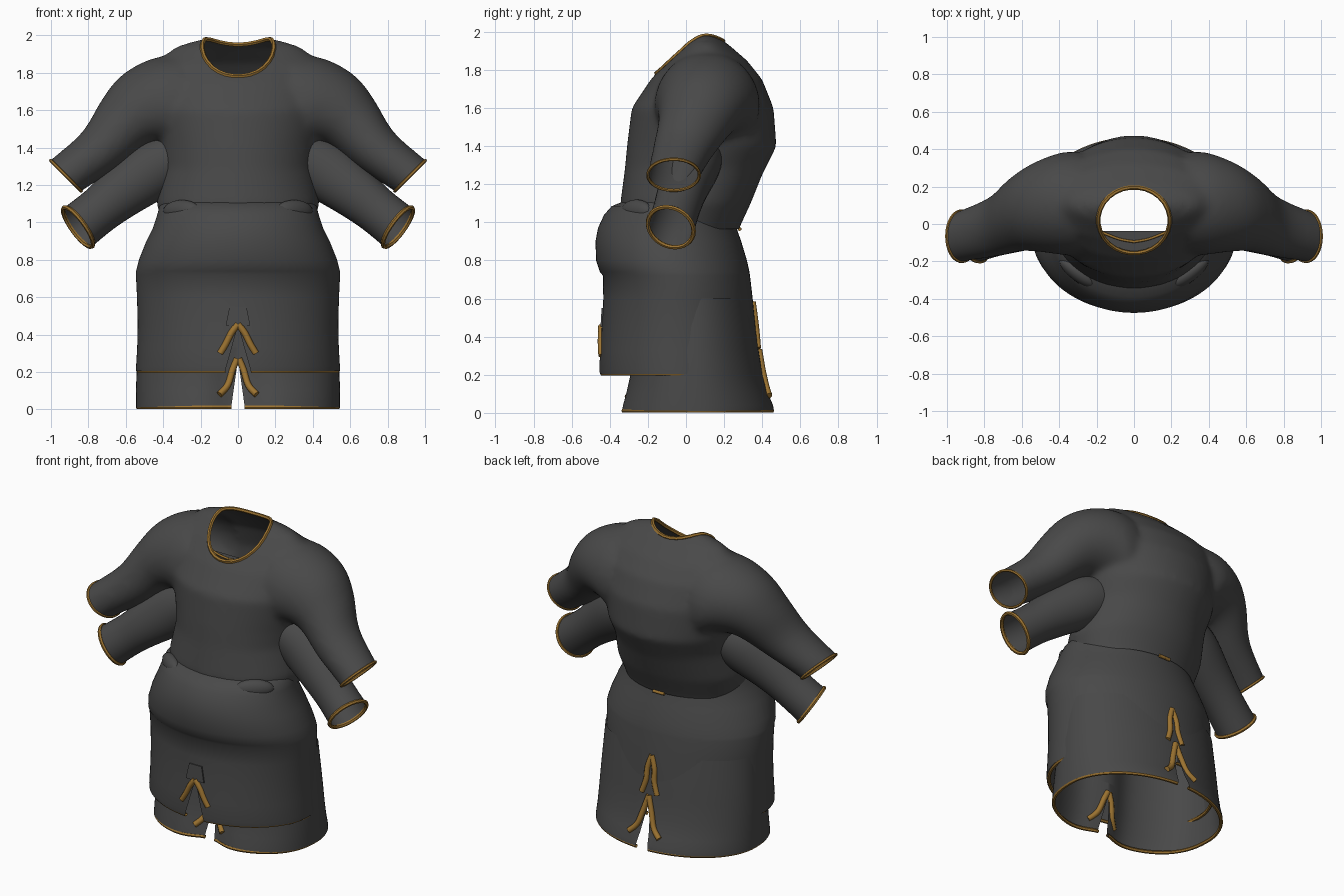
import bpy, bmesh
from math import cos, sin, pi, radians, exp
from mathutils import Vector

if "Cube" in bpy.data.objects:
    bpy.data.objects.remove(bpy.data.objects["Cube"])


def material(name, rgb):
    m = bpy.data.materials.new(name)
    m.use_nodes = True
    m.diffuse_color = (*rgb, 1)
    bsdf = m.node_tree.nodes["Principled BSDF"]
    bsdf.inputs["Base Color"].default_value = (*rgb, 1)
    bsdf.inputs["Roughness"].default_value = 0.8
    return m


CLOTH = material("charcoal cloth", (0.066, 0.066, 0.066))
GOLD = material("gold trim", (0.33, 0.17, 0.03))


def add_object(name, data, mat):
    ob = bpy.data.objects.new(name, data)
    bpy.context.collection.objects.link(ob)
    data.materials.clear()
    data.materials.append(mat)
    return ob


def activate(ob):
    bpy.ops.object.select_all(action="DESELECT")
    ob.select_set(True)
    bpy.context.view_layer.objects.active = ob


def finish(name, bm, mat=CLOTH):
    me = bpy.data.meshes.new(name)
    bm.to_mesh(me)
    bm.free()
    ob = add_object(name, me, mat)
    activate(ob)
    bpy.ops.object.shade_smooth_by_angle(angle=radians(50))
    return ob


# Cross-sections and lofting
def level(z, w, front, back):
    return Vector((0, (front + back) / 2, z)), Vector((w, 0, 0)), Vector((0, (back - front) / 2, 0))


def cuff(x, y, z, depth, r, angle, tilt, side):
    a = radians(angle)
    return (Vector((x * side, y, z)), Vector((r * cos(a) * side, 0, r * sin(a))),
            Vector((tilt * sin(a) * side, depth, -tilt * cos(a))))


def dense(rows, n=4):
    out = []
    for i in range(len(rows) - 1):
        a, b, c, d = (rows[max(0, min(len(rows) - 1, i + k))] for k in (-1, 0, 1, 2))
        for t in (k / n for k in range(n)):
            out.append([q + t / 2 * (r - p + t * (2 * p - 5 * q + 4 * r - s + t * (3 * (q - r) + s - p)))
                        for p, q, r, s in zip(a, b, c, d)])
    return out + [rows[-1]]


def loft(bm, sections, closed=False, n=64, front_power=1):
    def point(c, u, v, a):
        e = front_power if sin(a) < 0 else 1
        bow = [abs(k) ** e * (1 if k > 0 else -1) for k in (cos(a), sin(a))]
        return bm.verts.new(c + u * bow[0] + v * bow[1])

    rings = [[point(c, u, v, 2 * pi * i / n) for i in range(n)] for c, u, v in sections]
    for a, b in zip(rings, rings[1:]):
        for i in range(n):
            j = (i + 1) % n
            bm.faces.new((a[i], a[j], b[j], b[i]))
    if closed:
        bm.faces.new(rings[0])
        bm.faces.new(rings[-1])
    bmesh.ops.recalc_face_normals(bm, faces=bm.faces[:])


def cut(bm, planes, region):
    """Remove the part of the region that lies on the positive side of every plane."""
    for co, no in planes:
        faces = [f for f in bm.faces if region(f.calc_center_median())]
        geom = set(faces)
        for f in faces:
            geom.update(f.edges)
            geom.update(f.verts)
        bmesh.ops.bisect_plane(bm, geom=list(geom), dist=1e-5, plane_co=co, plane_no=no)
    gone = []
    for f in bm.faces:
        c = f.calc_center_median()
        if region(c) and all((c - co).dot(no) > 0 for co, no in planes):
            gone.append(f)
    bmesh.ops.delete(bm, geom=gone, context="FACES")


def slit(bm, half, bottom, top, side):
    planes = [(Vector((0, 0, top)), Vector((-s * (top - bottom), 0, -half))) for s in (1, -1)]
    cut(bm, planes, lambda c: c.y * side > 0 and abs(c.x) < 0.3 and c.z < top + 0.02)


def trim(name, source, keep, radius, scale=1.0):
    """Gold piping along the open edges of a part."""
    bm = bmesh.new()
    bm.from_mesh(source.data)
    edges = [e for e in bm.edges if e.is_boundary and keep((e.verts[0].co + e.verts[1].co) / 2)]
    out = bmesh.new()
    made = {}
    for e in edges:
        for v in e.verts:
            if v not in made:
                made[v] = out.verts.new((v.co.x * scale, v.co.y * scale, v.co.z))
        out.edges.new([made[v] for v in e.verts])
    bmesh.ops.remove_doubles(out, verts=out.verts[:], dist=0.004)
    bm.free()
    activate(finish(name, out, GOLD))
    bpy.ops.object.convert(target="CURVE")
    curve = bpy.context.object.data
    curve.bevel_depth = radius
    curve.bevel_resolution = 1
    curve.materials.clear()
    curve.materials.append(GOLD)


def band(name, points, radius=0.018):
    """Mirrored pair of gold bands meeting at one apex."""
    cu = bpy.data.curves.new(name, "CURVE")
    cu.dimensions = "3D"
    cu.bevel_depth = radius
    cu.bevel_resolution = 2
    cu.use_fill_caps = True
    for s in (1, -1):
        sp = cu.splines.new("POLY")
        rows = dense(points)
        sp.points.add(len(rows) - 1)
        for p, (x, y, z) in zip(sp.points, rows):
            p.co = (x * s, y, z, 1)
    add_object(name, cu, GOLD)


# Bodice and upper sleeves, fused into one soft shell
bm = bmesh.new()
loft(bm, [level(*r) for r in (
    (0.88, 0.38, -0.30, 0.25), (0.97, 0.40, -0.32, 0.28), (1.1, 0.435, -0.345, 0.34),
    (1.25, 0.415, -0.325, 0.40), (1.29, 0.41, -0.32, 0.42), (1.4, 0.43, -0.31, 0.475),
    (1.6, 0.47, -0.285, 0.46), (1.75, 0.47, -0.185, 0.40), (1.85, 0.45, -0.095, 0.32),
    (1.94, 0.33, -0.005, 0.215), (1.98, 0.2, 0.05, 0.15))], closed=True)
UPPER = [(0.27, 0.11, 1.63, 0.27, 0.27, 80), (0.37, 0.11, 1.61, 0.275, 0.28, 70),
         (0.49, 0.095, 1.59, 0.245, 0.235, 52), (0.605, 0.06, 1.525, 0.205, 0.175, 40),
         (0.74, -0.01, 1.385, 0.163, 0.135, 45), (0.92, -0.065, 1.25, 0.137, 0.117, 45),
         (1.0, -0.09, 1.18, 0.135, 0.115, 45)]
for s in (1, -1):
    loft(bm, [cuff(*r, 0, s) for r in dense(UPPER)], closed=True)
rough = finish("bodice_form", bm)
mod = rough.modifiers.new("fuse", "REMESH")
mod.mode = "VOXEL"
mod.voxel_size = 0.018
mod = rough.modifiers.new("soften", "SMOOTH")
mod.iterations = 10
bm = bmesh.new()
bm.from_object(rough, bpy.context.evaluated_depsgraph_get())
bpy.data.objects.remove(rough)

cut(bm, [(Vector((0, 0, 0.965)), Vector((0, 0, -1)))], lambda c: c.z < 1.1)
for s in (1, -1):
    cut(bm, [(Vector((0.92 * s, 0, 1.25)), Vector((s, 0, -1)).normalized())], lambda c: c.x * s > 0.7)
neck = []
for i in range(28):
    a = 2 * pi * i / 28
    neck.append((Vector((0.19 * cos(a), 0.02 + 0.175 * sin(a), 0)),
                 Vector((-cos(a) / 0.19, -sin(a) / 0.175, 0)).normalized()))
cut(bm, neck, lambda c: c.z > 1.6 and abs(c.x) < 0.3 and abs(c.y) < 0.3)
bodice = finish("bodice", bm)
trim("neck_trim", bodice, lambda c: c.z > 1.6, 0.012)
trim("upper_cuff_trim", bodice, lambda c: abs(c.x) > 0.7, 0.009)

# Inner collar: a crescent of lining inside the front of the neck, with its own piping
bm = bmesh.new()
rim = [(0.2 * cos(a), 0.02 - 0.17 * sin(a), 1.765) for a in (radians(20 + 14 * i) for i in range(11))]
bm.faces.new([bm.verts.new(p) for p in rim])
finish("inner_collar", bm)
band("inner_collar_trim", [(0, -0.095, 1.77), (0.08, -0.08, 1.77), (0.17, -0.045, 1.77)], 0.007)

# Lower sleeves, their openings turned a little to the front
LOWER = [(0.3, 0.05, 1.36, 0.15, 0.14, 60, 0), (0.45, 0.03, 1.285, 0.145, 0.16, 58, 0),
         (0.625, -0.02, 1.16, 0.13, 0.14, 55, 0), (0.74, -0.05, 1.067, 0.122, 0.126, 54, 0.01),
         (0.855, -0.08, 0.975, 0.12, 0.128, 54, 0.035)]
for s, label in ((1, "left"), (-1, "right")):
    bm = bmesh.new()
    loft(bm, [cuff(*r, s) for r in dense(LOWER)], n=32)
    sleeve = finish(label + "_lower_sleeve", bm)
    trim(label + "_lower_cuff_trim", sleeve, lambda c: abs(c.x) > 0.7, 0.012)

# Overskirt with a notched front
bm = bmesh.new()
loft(bm, [level(*r) for r in (
    (1.11, 0.40, -0.33, 0.23), (1.085, 0.42, -0.39, 0.24), (1.04, 0.432, -0.43, 0.25),
    (0.97, 0.455, -0.462, 0.265), (0.9, 0.49, -0.475, 0.29), (0.8, 0.53, -0.472, 0.32),
    (0.74, 0.545, -0.452, 0.333), (0.72, 0.546, -0.436, 0.336), (0.6, 0.54, -0.434, 0.35),
    (0.46, 0.536, -0.442, 0.365), (0.33, 0.539, -0.451, 0.377), (0.23, 0.545, -0.458, 0.387),
    (0.205, 0.545, -0.455, 0.387))], n=96)
slit(bm, 0.07, 0.2, 0.45, -1)
slit(bm, 0.04, 0.05, 0.32, 1)
overskirt = finish("overskirt", bm)
trim("overskirt_hem_trim", overskirt, lambda c: c.z < 0.207, 0.011, 0.975)

# Underskirt, longer, split front and back, the front folding inward at its split
bm = bmesh.new()
loft(bm, [level(*r) for r in (
    (0.6, 0.52, -0.28, 0.34), (0.4, 0.532, -0.295, 0.372), (0.33, 0.537, -0.3, 0.381),
    (0.2, 0.543, -0.312, 0.402), (0.1, 0.545, -0.335, 0.432), (0.04, 0.546, -0.352, 0.458),
    (0.011, 0.546, -0.357, 0.463))], n=96, front_power=0.82)
for v in bm.verts:
    if v.co.y < 0:
        v.co.y += 0.07 * exp(-(v.co.x / 0.13) ** 2)
slit(bm, 0.038, 0, 0.27, -1)
slit(bm, 0.045, 0, 0.32, 1)
underskirt = finish("underskirt", bm)
trim("underskirt_hem_trim", underskirt, lambda c: c.z < 0.014, 0.011, 0.98)

# Gold bands beside the slits
band("front_upper_band", [(0.0, -0.443, 0.455), (0.035, -0.445, 0.41), (0.065, -0.445, 0.35), (0.095, -0.442, 0.3)])
band("front_lower_band", [(0.005, -0.237, 0.27), (0.03, -0.247, 0.21), (0.055, -0.271, 0.13), (0.1, -0.307, 0.08)])
band("back_upper_band", [(0.0, 0.35, 0.58), (0.025, 0.361, 0.5), (0.03, 0.37, 0.42), (0.055, 0.377, 0.34)])
band("back_lower_band", [(0.0, 0.383, 0.33), (0.03, 0.4, 0.23), (0.06, 0.42, 0.14), (0.11, 0.436, 0.09)])
band("back_waist_band", [(0.0, 0.282, 0.965), (0.04, 0.281, 0.965)], 0.01)

# Small cloth panel above the front notch
bm = bmesh.new()
outline = [(-0.045, 0.55), (0.045, 0.55), (0.065, 0.45), (-0.065, 0.45)]
plate = bm.faces.new([bm.verts.new((x, -0.443 - (0.55 - z) * 0.06, z)) for x, z in outline])
extra = bmesh.ops.extrude_face_region(bm, geom=[plate])["geom"]
bmesh.ops.translate(bm, vec=(0, 0.009, 0), verts=[g for g in extra if isinstance(g, bmesh.types.BMVert)])
bmesh.ops.recalc_face_normals(bm, faces=bm.faces[:])
finish("front_panel", bm)

# Gathered folds at the waist
for s, label in ((1, "left"), (-1, "right")):
    bm = bmesh.new()
    bmesh.ops.create_uvsphere(bm, u_segments=20, v_segments=12, radius=1)
    for v in bm.verts:
        x, y, z = v.co
        v.co = s * (0.3 + x * 0.1), -0.26 + y * 0.055 + x * 0.06, 1.06 + z * 0.06
    bmesh.ops.recalc_face_normals(bm, faces=bm.faces[:])
    finish(label + "_waist_fold", bm)
